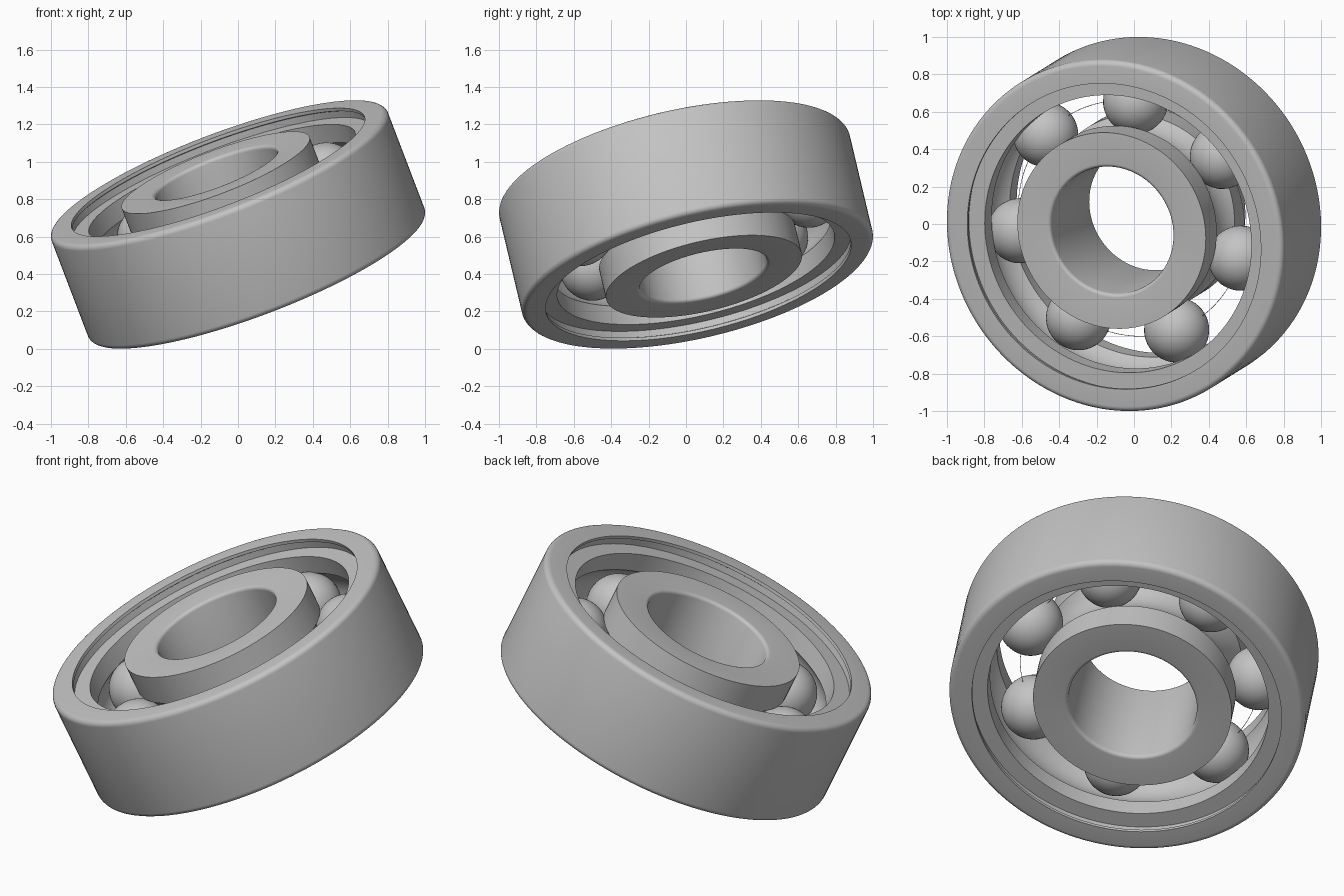
import bpy, bmesh, math
from mathutils import Matrix, Vector

if "Cube" in bpy.data.objects:
    bpy.data.objects.remove(bpy.data.objects["Cube"], do_unlink=True)

steel = bpy.data.materials.new("steel grey")
steel.use_nodes = True
steel.diffuse_color = (0.55, 0.55, 0.55, 1)
steel.node_tree.nodes["Principled BSDF"].inputs["Base Color"].default_value = (0.55, 0.55, 0.55, 1)

# Tilted frame: z along the bearing axis, x toward the first ball
axis = Vector((-0.348, -0.216, 0.912)).normalized()
e1 = Vector((0.023, 0.638, 0.16))
e1 = (e1 - axis * e1.dot(axis)).normalized()
e2 = axis.cross(e1)
tilt = Matrix((e1, e2, axis)).transposed().to_4x4()
outer_frame = Matrix.Translation((0, 0, 0.665)) @ tilt
inner_frame = Matrix.Translation((-0.014, 0.03, 0.665)) @ tilt   # inner parts sit off centre

PITCH, BALL = 0.645, 0.174


def finish(name, bm, frame):
    bmesh.ops.recalc_face_normals(bm, faces=bm.faces)
    mesh = bpy.data.meshes.new(name)
    bm.to_mesh(mesh)
    bm.free()
    mesh.materials.append(steel)
    obj = bpy.data.objects.new(name, mesh)
    bpy.context.collection.objects.link(obj)
    obj.matrix_world = frame
    bpy.ops.object.select_all(action='DESELECT')
    obj.select_set(True)
    bpy.context.view_layer.objects.active = obj
    bpy.ops.object.shade_smooth_by_angle(angle=math.radians(32))
    return obj


def arc(cr, cz, rad, a0, a1, n):
    """Points (radius, height) along an arc, angles in degrees."""
    angles = [math.radians(a0 + (a1 - a0) * i / n) for i in range(n + 1)]
    return [(cr + rad * math.cos(a), cz + rad * math.sin(a)) for a in angles]


def lathe(name, profile, frame, steps=128):
    """Spin a closed (radius, height) profile around the axis."""
    bm = bmesh.new()
    rings = []
    for i in range(steps):
        a = 2 * math.pi * i / steps
        rings.append([bm.verts.new((r * math.cos(a), r * math.sin(a), z)) for r, z in profile])
    n = len(profile)
    for i in range(steps):
        p, q = rings[i], rings[(i + 1) % steps]
        for j in range(n):
            k = (j + 1) % n
            bm.faces.new((p[j], q[j], q[k], p[k]))
    return finish(name, bm, frame)


def mirrored(half):
    """Close a profile by mirroring its upper half."""
    return half + [(r, -z) for r, z in reversed(half) if abs(z) > 1e-6]


# Outer ring: rounded rim, shield recess, shoulder, ball groove
R, H, B = 0.962, 0.306, 0.03
shoulder = 0.76
groove = 0.18
a = math.degrees(math.acos((shoulder - PITCH) / groove))
outer = arc(R - B, H - B, B, 0, 90, 6)
outer += [(0.837, H), (0.837, 0.288), (0.85, 0.282), (0.85, 0.245), (shoulder, 0.245)]
outer += arc(PITCH, 0, groove, a, 0, 10)
lathe("outer_ring", mirrored(outer), outer_frame)

# Inner ring: rounded bore, flat face, ball groove
bore, lip, Hi, b = 0.347, 0.537, 0.304, 0.02
a = 180 - math.degrees(math.acos((PITCH - lip) / BALL))
inner = arc(bore + b, Hi - b, b, 180, 90, 5)
inner += [(lip, Hi)]
inner += arc(PITCH, 0, BALL, a, 180, 10)
lathe("inner_ring", mirrored(inner), inner_frame)

# Seven balls
for i in range(7):
    t = 2 * math.pi * i / 7
    bm = bmesh.new()
    bmesh.ops.create_uvsphere(bm, u_segments=48, v_segments=24, radius=BALL)
    spot = Matrix.Translation((PITCH * math.cos(t), PITCH * math.sin(t), 0))
    finish(f"ball_{i + 1}", bm, inner_frame @ spot)

# Hair-thin wire linking the ball centres
lathe("ball_wire", arc(PITCH, 0, 0.0015, 0, 270, 3), inner_frame)
